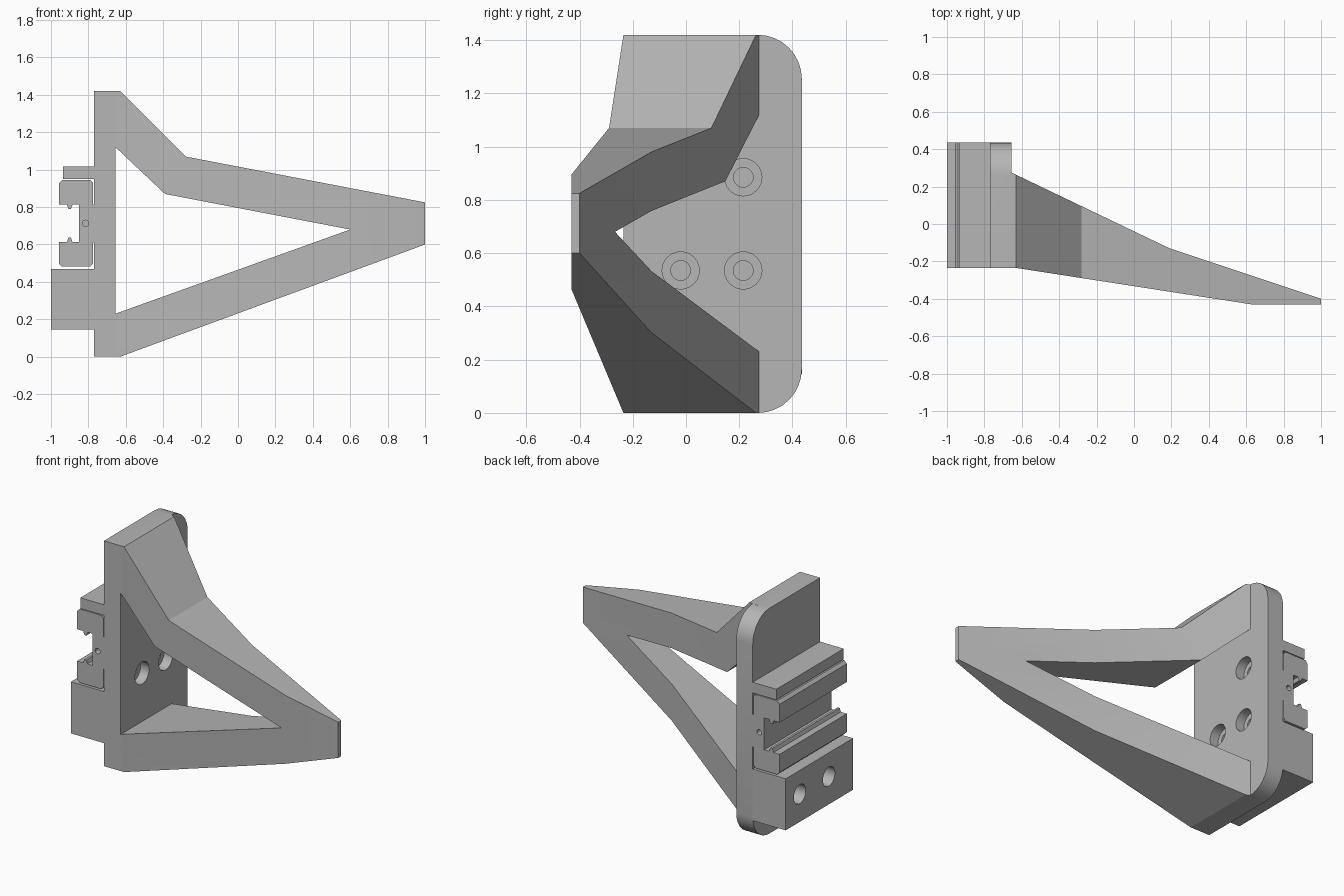
import bpy, bmesh, math
from mathutils import Matrix, Vector

cube = bpy.data.objects.get("Cube")
if cube:
    bpy.data.objects.remove(cube)

grey = bpy.data.materials.new("plain_grey")
grey.use_nodes = True
grey.diffuse_color = (0.47, 0.47, 0.47, 1)
grey.node_tree.nodes["Principled BSDF"].inputs["Base Color"].default_value = (0.47, 0.47, 0.47, 1)

FRONT, BACK = -0.235, 0.435


def finish(name, bm):
    bmesh.ops.recalc_face_normals(bm, faces=bm.faces)
    mesh = bpy.data.meshes.new(name)
    bm.to_mesh(mesh)
    bm.free()
    mesh.materials.append(grey)
    ob = bpy.data.objects.new(name, mesh)
    bpy.context.collection.objects.link(ob)
    return ob


def prism(name, points, axis, low, high):
    """Extrude a 2D profile along the named axis."""
    place = {"x": lambda a, b: (low, a, b),
             "y": lambda a, b: (a, low, b),
             "z": lambda a, b: (a, b, low)}[axis]
    bm = bmesh.new()
    face = bm.faces.new([bm.verts.new(place(*p)) for p in points])
    out = bmesh.ops.extrude_face_region(bm, geom=[face])
    shift = Vector([high - low if a == axis else 0 for a in "xyz"])
    bmesh.ops.translate(bm, vec=shift, verts=[g for g in out["geom"] if isinstance(g, bmesh.types.BMVert)])
    return finish(name, bm)


def box(name, x0, x1, z0, z1):
    return prism(name, [(x0, z0), (x1, z0), (x1, z1), (x0, z1)], "y", FRONT, BACK)


def rod(axis, radius, low, high, a, b):
    pts = [(a + radius * math.cos(i * math.tau / 24), b + radius * math.sin(i * math.tau / 24)) for i in range(24)]
    return prism("cutter", pts, axis, low, high)


def combine(target, other, operation):
    mod = target.modifiers.new("bool", "BOOLEAN")
    mod.operation = operation
    mod.solver = "EXACT"
    mod.object = other
    bpy.context.view_layer.objects.active = target
    bpy.ops.object.modifier_apply(modifier=mod.name)
    bpy.data.objects.remove(other)


# Tapered arm frame: side outline, triangular opening, then plan outline
bracket = prism("bracket", [(-0.72, 0), (-0.63, 0), (1, 0.6), (1, 0.825),
                            (-0.28, 1.07), (-0.63, 1.42), (-0.72, 1.42)], "y", -0.6, 0.6)
opening = prism("cutter", [(-0.655, 0.23), (0.6, 0.68), (-0.39, 0.87), (-0.655, 1.12)], "y", -0.7, 0.7)
combine(bracket, opening, "DIFFERENCE")
plan = prism("cutter", [(-0.71, FRONT), (-0.63, FRONT), (0.63, -0.43), (1, -0.43), (1, -0.4),
                        (0.19, -0.13), (-0.655, 0.275), (-0.71, 0.275)], "z", -0.1, 1.6)
combine(bracket, plan, "INTERSECT")

# Mounting plate with two rounded rear corners
R = 0.165
outline = [(FRONT, 1.42), (FRONT, 0)]
for centre_z, start in ((R, -90), (1.42 - R, 0)):
    for i in range(9):
        t = math.radians(start + i * 11.25)
        outline.append((BACK - R + R * math.cos(t), centre_z + R * math.sin(t)))
combine(bracket, prism("plate", outline, "x", -0.77, -0.655), "UNION")

# Counterbored screw holes through the plate
for y, z in ((0.215, 0.885), (-0.02, 0.535), (0.215, 0.535)):
    combine(bracket, rod("x", 0.07, -0.715, -0.64, y, z), "DIFFERENCE")
    combine(bracket, rod("x", 0.037, -0.8, -0.7, y, z), "DIFFERENCE")

# Lower block with two blind holes, and the upper flange
block = box("lower_block", -1, -0.77, 0.145, 0.47)
for y in (0.295, 0.005):
    combine(block, rod("x", 0.06, -1.05, -0.8, y, 0.32), "DIFFERENCE")
flange = box("upper_flange", -0.935, -0.77, 0.95, 1.017)

# C-shaped rail clip: half profile mirrored about its middle height
MID = 0.713
half = [(-0.85, 0.1), (-0.885, 0.1), (-0.893, 0.077), (-0.907, 0.077), (-0.915, 0.1),
        (-0.957, 0.1), (-0.957, 0.215), (-0.94, 0.232), (-0.79, 0.232), (-0.775, 0.217),
        (-0.775, 0.102), (-0.77, 0.102)]
profile = [(x, MID + h) for x, h in half] + [(x, MID - h) for x, h in reversed(half)]
clip = prism("rail_clip", profile, "y", FRONT, BACK)
for low, high in ((FRONT - 0.05, FRONT + 0.1), (BACK - 0.1, BACK + 0.05)):
    combine(clip, rod("y", 0.017, low, high, -0.815, MID), "DIFFERENCE")

# Smooth curved corners and bores, keep other edges sharp
bpy.ops.object.select_all(action="DESELECT")
for ob in (bracket, block, flange, clip):
    ob.select_set(True)
bpy.context.view_layer.objects.active = bracket
bpy.ops.object.shade_smooth_by_angle(angle=math.radians(16))
for ob in (bracket, block, flange, clip):
    ob.select_set(False)
